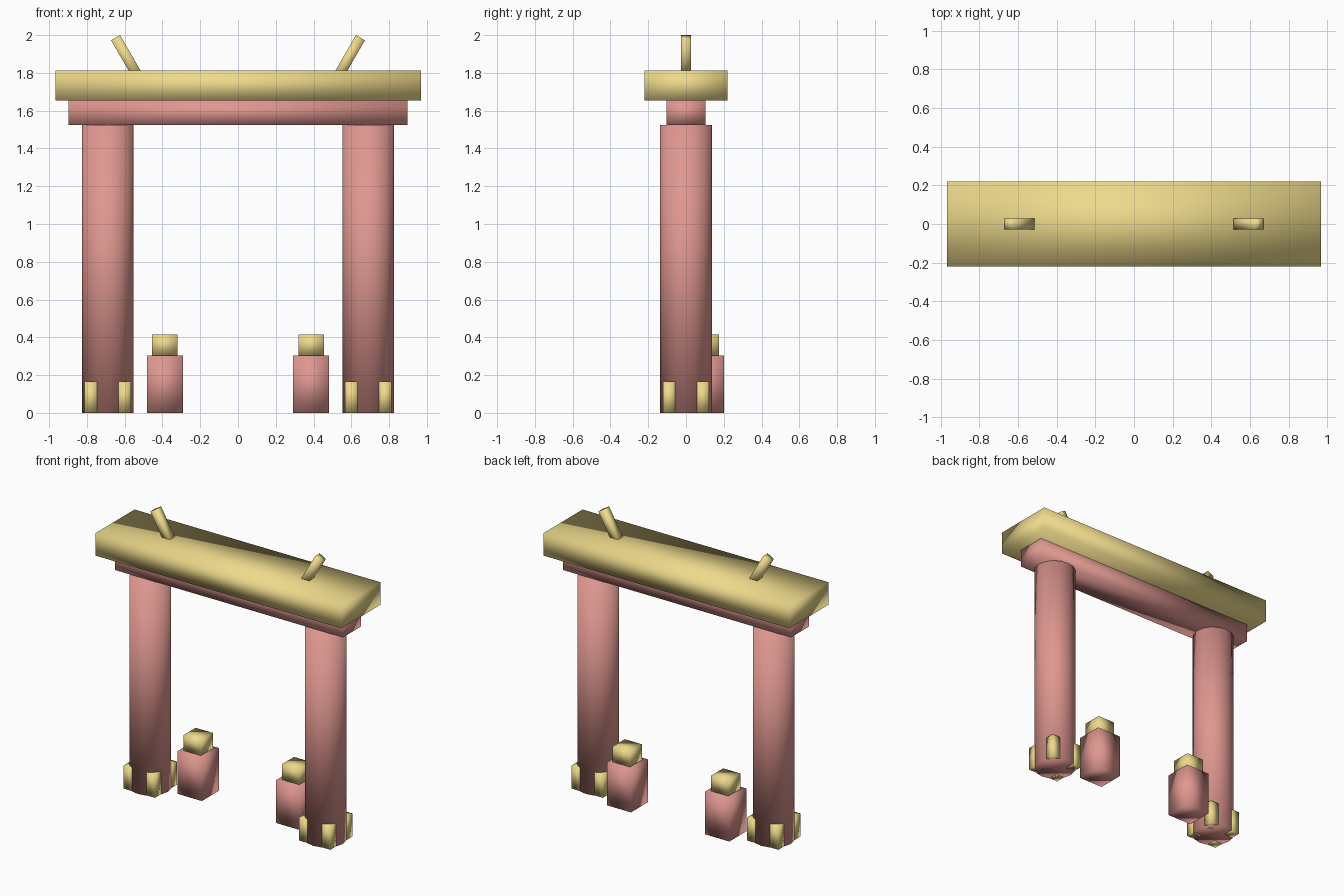
import bpy, math

if "Cube" in bpy.data.objects:
    bpy.data.objects.remove(bpy.data.objects["Cube"])


def material(name, rgb):
    m = bpy.data.materials.new(name)
    m.diffuse_color = (*rgb, 1)
    m.use_nodes = True
    m.node_tree.nodes["Principled BSDF"].inputs["Base Color"].default_value = m.diffuse_color
    return m


PINK = material("painted_wood", (0.74, 0.31, 0.28))
GOLD = material("gilded_trim", (0.85, 0.70, 0.26))


def finish(name, mat):
    ob = bpy.context.object
    ob.name = name
    ob.data.materials.append(mat)
    bpy.ops.object.shade_smooth()      # soft shading across the simple blocks
    return ob


def box(name, centre, size, mat, tilt=0):
    bpy.ops.mesh.primitive_cube_add(size=1, location=centre)
    ob = bpy.context.object
    ob.scale = size
    bpy.ops.object.transform_apply(location=False, rotation=False, scale=True)
    ob.rotation_euler.y = tilt
    return finish(name, mat)


# Crossbeam and the wide roof slab over it
box("crossbeam", (0, 0, 1.59), (1.795, 0.206, 0.13), PINK)
box("roof_slab", (0, 0, 1.733), (1.935, 0.44, 0.16), GOLD)

for side, s in (("left", -1), ("right", 1)):
    # Round pillar
    px = s * 0.69
    bpy.ops.mesh.primitive_cylinder_add(vertices=16, radius=0.137, depth=1.525,
                                        location=(px, 0, 0.7625))
    finish(f"{side}_pillar", PINK)

    # Four corner blocks around the pillar foot
    for i in (-1, 1):
        for j in (-1, 1):
            box(f"{side}_foot_block", (px + i * 0.088, j * 0.088, 0.0825),
                (0.07, 0.07, 0.165), GOLD)

    # Small lantern post standing just behind the pillars
    box(f"{side}_lantern_post", (s * 0.387, 0.106, 0.1525), (0.19, 0.19, 0.305), PINK)
    box(f"{side}_lantern_cap", (s * 0.387, 0.106, 0.36), (0.136, 0.136, 0.11), GOLD)

    # Roof horn leaning outward, its root sunk into the slab
    tilt, length = math.radians(30), 0.27
    hx = 0.648 - length / 2 * math.sin(tilt)
    hz = 1.9863 - length / 2 * math.cos(tilt)
    box(f"{side}_roof_horn", (s * hx, 0, hz), (0.055, 0.055, length), GOLD, s * tilt)
